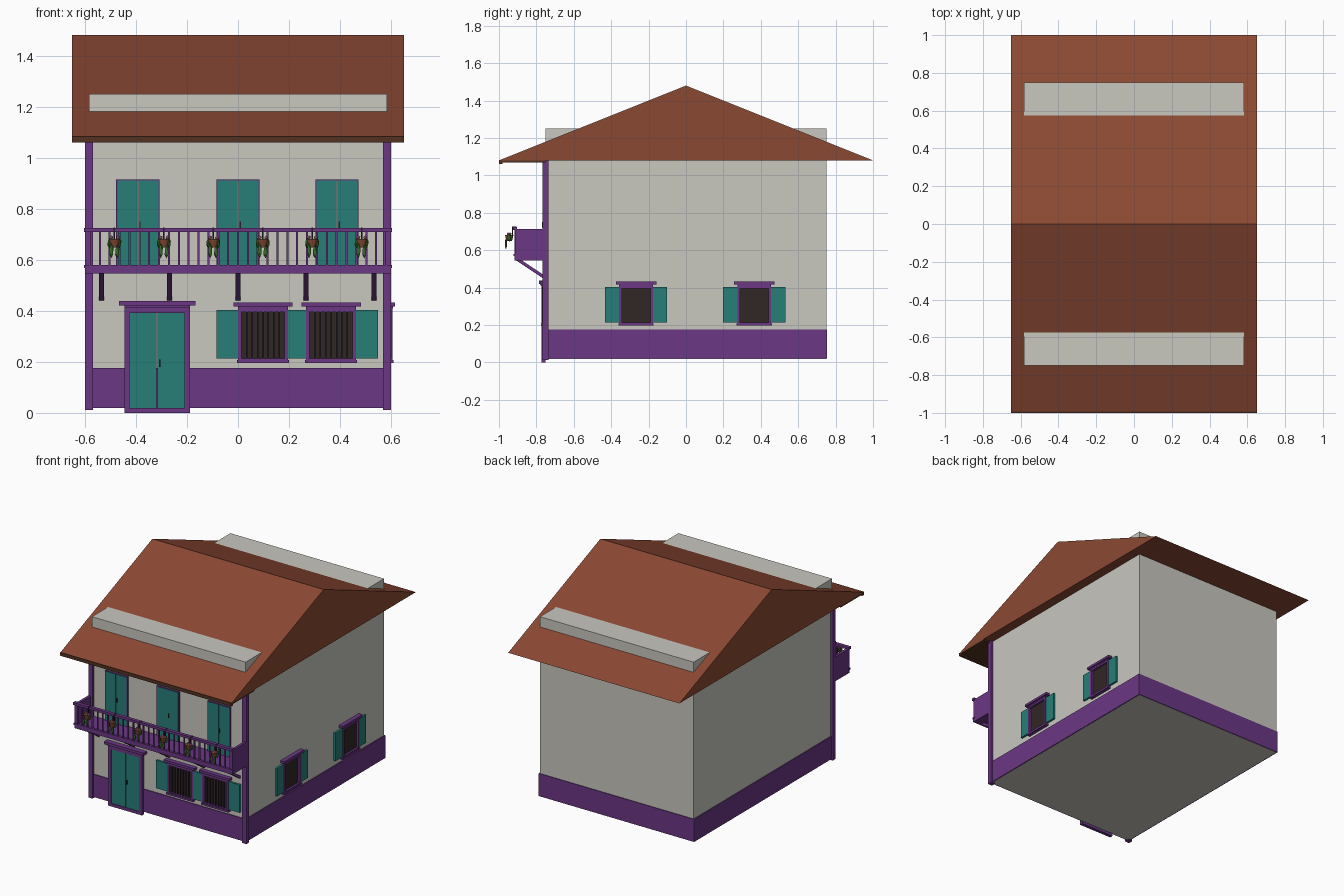
import bpy, bmesh, math
from mathutils import Matrix, Vector

if "Cube" in bpy.data.objects:
    bpy.data.objects.remove(bpy.data.objects["Cube"], do_unlink=True)


def material(name, r, g, b):
    m = bpy.data.materials.new(name)
    m.use_nodes = True
    m.diffuse_color = (r, g, b, 1)
    m.node_tree.nodes["Principled BSDF"].inputs["Base Color"].default_value = (r, g, b, 1)
    return m


PLASTER = material("warm white plaster", 0.58, 0.57, 0.52)
TILE = material("red brown tile", 0.26, 0.066, 0.033)
PURPLE = material("purple paint", 0.145, 0.038, 0.23)
TEAL = material("teal paint", 0.02, 0.21, 0.19)
GLASS = material("dark glass", 0.03, 0.02, 0.018)
WOOD = material("dark eave wood", 0.085, 0.032, 0.015)
IRON = material("dark iron", 0.02, 0.012, 0.022)
CLAY = material("clay pot", 0.24, 0.07, 0.035)
LEAF = material("green leaves", 0.04, 0.15, 0.025)
PETAL = material("pale petals", 0.5, 0.25, 0.36)

FRONT = Matrix.Translation((0, -0.75, 0))
SIDE = Matrix.Translation((0.585, 0, 0)) @ Matrix.Rotation(math.pi / 2, 4, "Z")


def finish(name, bm, mat, place=Matrix()):
    me = bpy.data.meshes.new(name)
    bmesh.ops.recalc_face_normals(bm, faces=bm.faces)
    bm.to_mesh(me)
    bm.free()
    me.materials.append(mat)
    ob = bpy.data.objects.new(name, me)
    ob.matrix_world = place
    bpy.context.collection.objects.link(ob)
    return ob


def boxes(name, mat, ranges, place=Matrix()):
    """One object made of boxes given as (x0, x1, y0, y1, z0, z1)."""
    bm = bmesh.new()
    for x0, x1, y0, y1, z0, z1 in ranges:
        mid = Vector((x0 + x1, y0 + y1, z0 + z1)) / 2
        size = Matrix.Diagonal((x1 - x0, y1 - y0, z1 - z0, 1))
        bmesh.ops.create_cube(bm, size=1, matrix=Matrix.Translation(mid) @ size)
    return finish(name, bm, mat, place)


def prism(name, mat, profile, spans):
    """Extrude a (y, z) profile along each x span."""
    bm = bmesh.new()
    for x0, x1 in spans:
        a = [bm.verts.new((x0, y, z)) for y, z in profile]
        b = [bm.verts.new((x1, y, z)) for y, z in profile]
        bm.faces.new(a)
        bm.faces.new(b[::-1])
        for i in range(len(a)):
            j = (i + 1) % len(a)
            bm.faces.new((a[i], b[i], b[j], a[j]))
    return finish(name, bm, mat)


def frame(w, z0, z1, t, cx, out):
    """Four bars around an opening, standing out from the wall."""
    return [(cx - w, cx - w + t, -out, 0, z0, z1), (cx + w - t, cx + w, -out, 0, z0, z1),
            (cx - w + t, cx + w - t, -out, 0, z0, z0 + t),
            (cx - w + t, cx + w - t, -out, 0, z1 - t, z1)]


def leaves(cx, w, z0, z1, out):
    """A pair of closed door leaves with a narrow gap."""
    return [(cx - w, cx - 0.0015, -out, 0, z0, z1), (cx + 0.0015, cx + w, -out, 0, z0, z1)]


# Walls, plinth and corner posts
boxes("walls", PLASTER, [(-0.583, 0.583, -0.75, 0.75, 0.019, 1.25)])
boxes("plinth", PURPLE, [(-0.59, 0.59, -0.756, 0.755, 0.02, 0.175)])
boxes("corner_posts", PURPLE, [(s - 0.016, s + 0.016, -0.766, -0.735, 0.012, 1.08)
                               for s in (-0.584, 0.584)])

# Roof and front eave
prism("roof", TILE, [(-1, 1.08), (0, 1.48), (1, 1.08)], [(-0.65, 0.65)])
boxes("eave_boards", WOOD, [(-0.65, 0.65, -1, -0.982, 1.06, 1.083),
                            (-0.65, 0.65, -0.982, -0.75, 1.07, 1.08)])

# Front door
DX = -0.317
boxes("front_door_frame", PURPLE, frame(0.128, 0, 0.412, 0.02, DX, 0.022)
      + [(DX - 0.15, DX + 0.15, -0.035, 0, 0.42, 0.438),
         (DX - 0.128, DX + 0.128, -0.028, 0, 0.41, 0.42)], FRONT)
boxes("front_door_leaves", TEAL, leaves(DX, 0.109, 0.016, 0.398, 0.016), FRONT)
boxes("front_door_handle", IRON, [(DX + 0.008, DX + 0.014, -0.022, -0.01, 0.18, 0.21)], FRONT)

# Balcony doors
for cx in (-0.392, 0, 0.388):
    boxes("balcony_door_frame", PURPLE, frame(0.085, 0.572, 0.915, 0.004, cx, 0.012), FRONT)
    boxes("balcony_door_leaves", TEAL, leaves(cx, 0.081, 0.575, 0.911, 0.014), FRONT)
    boxes("balcony_door_handle", IRON,
          [(cx + 0.006, cx + 0.011, -0.019, -0.01, 0.72, 0.75)], FRONT)


# Ground floor windows with open shutters
def window(place, cx, w, shutter, sides, bars):
    boxes("window_frame", PURPLE, frame(w, 0.2, 0.41, 0.014, cx, 0.02)
          + [(cx - w - 0.018, cx + w + 0.018, -0.03, 0, 0.416, 0.432),
             (cx - w, cx + w, -0.022, 0, 0.408, 0.418),
             (cx - w - 0.004, cx + w + 0.004, -0.024, 0, 0.196, 0.208)], place)
    boxes("window_glass", GLASS, [(cx - w + 0.01, cx + w - 0.01, -0.006, 0, 0.205, 0.4)], place)
    if bars:
        step = 2 * (w - 0.014) / (bars + 1)
        xs = [cx - w + 0.014 + step * (i + 1) for i in range(bars)]
        boxes("window_bars", IRON, [(x - 0.003, x + 0.003, -0.016, -0.01, 0.21, 0.4)
                                    for x in xs], place)
    for s in sides:
        a, b = sorted((cx + s * w, cx + s * (w + shutter)))
        boxes("window_shutter", TEAL, [(a, b, -0.016, -0.002, 0.213, 0.404)], place)


window(FRONT, 0.098, 0.098, 0.085, (-1,), 7)
window(FRONT, 0.365, 0.098, 0.085, (-1, 1), 7)
window(SIDE, -0.267, 0.09, 0.076, (-1, 1), 0)
window(SIDE, 0.365, 0.09, 0.076, (-1, 1), 0)

# Balcony floor, side panels, rails, balusters and braces
boxes("balcony_floor", PURPLE, [(-0.6, 0.6, -0.918, -0.75, 0.546, 0.572)])
boxes("balcony_side_panels", PURPLE, [(-0.6, -0.582, -0.915, -0.75, 0.56, 0.712),
                                      (0.582, 0.6, -0.915, -0.75, 0.56, 0.712)])
boxes("balcony_rails", PURPLE, [(-0.604, 0.604, -0.926, -0.903, 0.708, 0.724),
                                (-0.604, 0.604, -0.922, -0.905, 0.568, 0.58)])
COUNT = 30
boxes("balusters", PURPLE, [(x - 0.004, x + 0.004, -0.917, -0.909, 0.575, 0.712)
                            for x in [-0.58 + 1.16 * i / COUNT for i in range(COUNT + 1)]])
prism("balcony_braces", PURPLE,
      [(-0.915, 0.55), (-0.75, 0.44), (-0.75, 0.46), (-0.885, 0.55)],
      [(x - 0.01, x + 0.01) for x in (-0.535, -0.268, 0, 0.266, 0.533)])


# Hanging flower pots
def blobs(name, mat, items, place):
    bm = bmesh.new()
    for pos, size in items:
        bmesh.ops.create_icosphere(bm, subdivisions=1, radius=1,
                                   matrix=Matrix.Translation(pos) @ Matrix.Diagonal((*size, 1)))
    finish(name, bm, mat, place)


for i in range(6):
    place = Matrix.Translation((-0.484 + 0.1936 * i, -0.945, 0.665))
    bm = bmesh.new()
    bmesh.ops.create_cone(bm, cap_ends=True, segments=10, radius1=0.014, radius2=0.023, depth=0.034)
    finish("flower_pot", bm, CLAY, place)
    boxes("pot_hanger", IRON, [(-0.003, 0.003, 0.014, 0.02, 0, 0.06),
                               (-0.003, 0.003, 0.014, 0.04, 0.055, 0.061)], place)
    blobs("pot_leaves", LEAF, [((-0.012, -0.018, -0.03), (0.009, 0.007, 0.03)),
                               ((0.011, -0.018, -0.034), (0.009, 0.007, 0.026)),
                               ((-0.02, 0, 0.0), (0.008, 0.01, 0.02)),
                               ((0.02, 0, 0.0), (0.008, 0.01, 0.02))], place)
    blobs("pot_flowers", PETAL, [((0.014, -0.006, 0.022), (0.008, 0.008, 0.008)),
                                 ((-0.012, 0.004, 0.022), (0.008, 0.008, 0.008))], place)
